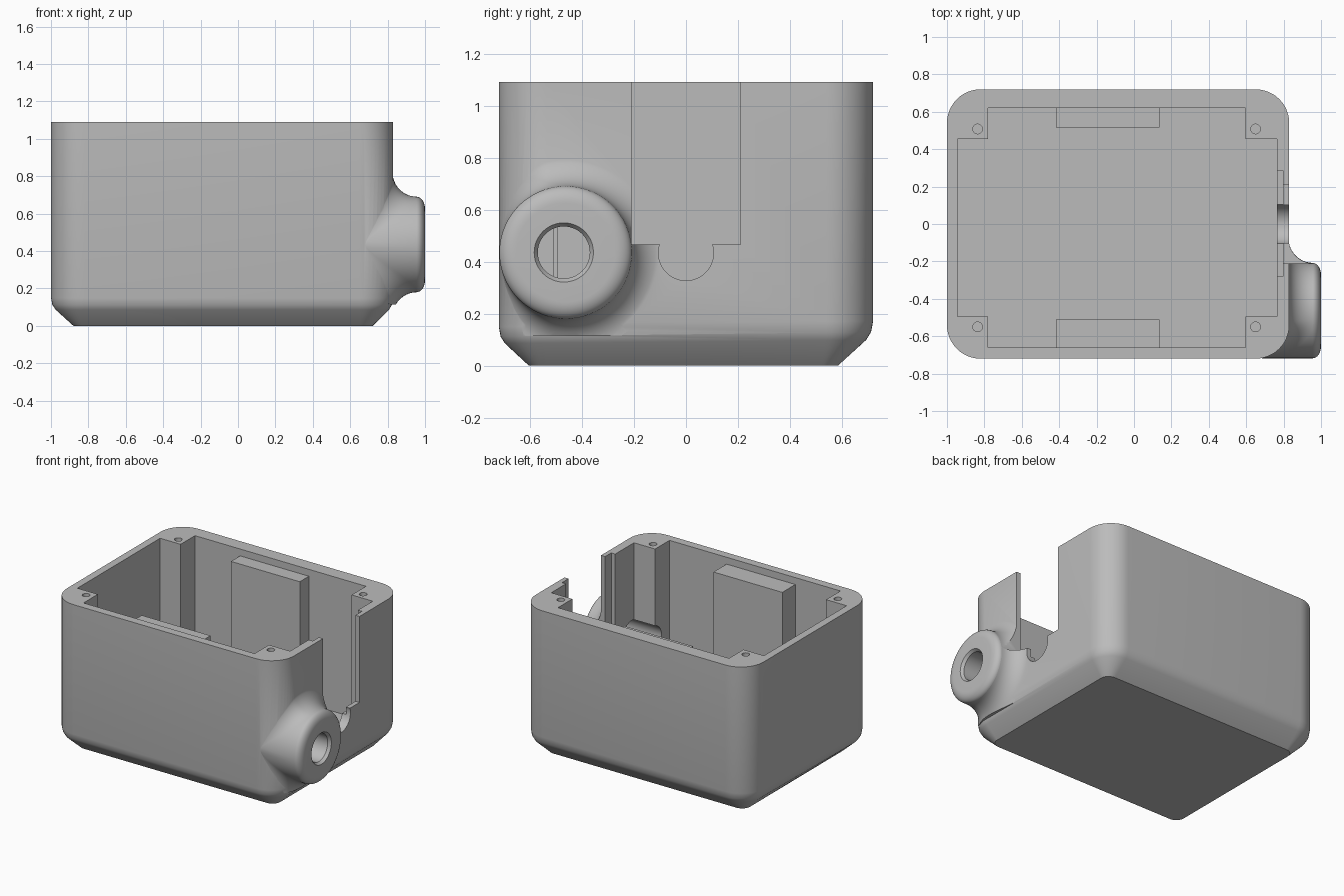
import bpy, bmesh
from math import cos, sin, pi, sqrt, radians
from mathutils import Vector, Matrix

cube = bpy.data.objects.get("Cube")
if cube:
    bpy.data.objects.remove(cube)

grey = bpy.data.materials.new("plain_grey")
grey.use_nodes = True
COLOUR = (0.5, 0.5, 0.5, 1)
grey.diffuse_color = COLOUR
grey.node_tree.nodes["Principled BSDF"].inputs["Base Color"].default_value = COLOUR

TOP, FLOOR = 1.09, 0.11
X0, X1, Y0, Y1 = -1.0, 0.83, -0.72, 0.72     # outer walls
CORNER = 0.18


def finish(name, bm):
    bmesh.ops.recalc_face_normals(bm, faces=bm.faces)
    mesh = bpy.data.meshes.new(name)
    bm.to_mesh(mesh)
    bm.free()
    mesh.materials.append(grey)
    obj = bpy.data.objects.new(name, mesh)
    bpy.context.collection.objects.link(obj)
    return obj


def loft(name, rings, clip_z=None):
    """Skin a list of equal-length closed rings and cap both ends."""
    bm = bmesh.new()
    rows = [[bm.verts.new(p) for p in ring] for ring in rings]
    n = len(rows[0])
    for a, b in zip(rows, rows[1:]):
        for i in range(n):
            j = (i + 1) % n
            bm.faces.new((a[i], a[j], b[j], b[i]))
    bm.faces.new(rows[0][::-1])
    bm.faces.new(rows[-1])
    if clip_z is not None:
        bmesh.ops.bisect_plane(bm, geom=bm.verts[:] + bm.edges[:] + bm.faces[:],
                               plane_co=(0, 0, clip_z), plane_no=(0, 0, 1), clear_inner=True)
        bmesh.ops.holes_fill(bm, edges=[e for e in bm.edges if e.is_boundary], sides=0)
    return finish(name, bm)


def box(name, x0, x1, y0, y1, z0, z1):
    ring = [(x0, y0), (x1, y0), (x1, y1), (x0, y1)]
    return loft(name, [[(x, y, z) for x, y in ring] for z in (z0, z1)])


def turned(name, centre, axis, stations, sides=48):
    """Round solid along x or z, from (position, radius) stations."""
    rings = []
    for pos, r in stations:
        ring = []
        for i in range(sides):
            u, v = r * cos(2 * pi * i / sides), r * sin(2 * pi * i / sides)
            ring.append((pos, centre[0] + u, centre[1] + v) if axis == "x"
                        else (centre[0] + u, centre[1] + v, pos))
        rings.append(ring)
    return loft(name, rings)


def combine(target, other, operation):
    mod = target.modifiers.new(operation.lower(), "BOOLEAN")
    mod.operation, mod.solver, mod.object = operation, "EXACT", other
    bpy.context.view_layer.objects.active = target
    bpy.ops.object.modifier_apply(modifier=mod.name)
    bpy.data.objects.remove(other)


# Outer case: rounded rectangle with a softened bottom chamfer
def case_ring(f, height):
    x0, x1 = X0 + 0.12 * f, X1 - 0.11 * f
    y0, y1 = Y0 + 0.115 * f, Y1 - 0.135 * f
    r = CORNER - 0.115 * f
    ring = []
    for k, (cx, cy) in enumerate([(x1 - r, y1 - r), (x0 + r, y1 - r),
                                  (x0 + r, y0 + r), (x1 - r, y0 + r)]):
        for i in range(13):
            a = (k + i / 12) * pi / 2
            y = cy + r * sin(a)
            tilt = 1 + 0.1 * y if height < TOP else 1
            ring.append((cx + r * cos(a), y, height * tilt))
    return ring


case = loft("case", [case_ring(f, z) for f, z in
                     [(1, 0), (0.2, 0.092), (0.06, 0.12), (0, 0.16), (0, TOP)]])

# Socket boss: round collar blended into the wall and corner by a rolling fillet
BY, BZ, BR, FILLET = -0.463, 0.435, 0.255, 0.13
ARC, EDGE, SIDES = 10, 8, 96
columns = []
for i in range(SIDES):
    a = 2 * pi * i / SIDES
    radial = Vector((0, cos(a), sin(a)))
    hub = Vector((0, BY, BZ))
    ball = hub + radial * (BR + FILLET)
    ax, ay = X1 - CORNER, Y0 + CORNER
    if ball.y < ay:
        dy = ball.y - ay
        ball.x = ax + sqrt(max((CORNER + FILLET) ** 2 - dy * dy, 0))
        normal = Vector((ball.x - ax, dy, 0)).normalized()
    else:
        ball.x = X1 + FILLET
        normal = Vector((1, 0, 0))
    column = [hub + radial * 0.15 + Vector((0.62, 0, 0))]
    for k in range(ARC + 1):
        t = k / ARC
        reach = FILLET + 0.004 * (1 - t)
        column.append(ball + (-normal).slerp(-radial, t) * reach)
    for k in range(EDGE + 1):
        b = k / EDGE * pi / 2
        column.append(hub + radial * (BR - 0.065 * (1 - cos(b)))
                      + Vector((0.955 + 0.045 * sin(b), 0, 0)))
    columns.append(column)
boss = loft("socket_boss", list(zip(*columns)), clip_z=0.115)
combine(case, boss, "UNION")

# Cavity with four square corner posts left standing
cx0, cx1, cy0, cy1 = -0.945, 0.765, -0.66, 0.62
px0, px1, py0, py1 = -0.78, 0.595, -0.495, 0.455
outline = [(px0, cy0), (px1, cy0), (px1, py0), (cx1, py0), (cx1, py1), (px1, py1),
           (px1, cy1), (px0, cy1), (px0, py1), (cx0, py1), (cx0, py0), (px0, py0)]
cavity = loft("cavity_cutter", [[(x, y, z) for x, y in outline] for z in (FLOOR, 1.3)])
combine(case, cavity, "DIFFERENCE")

# Stepped slot in the right wall with a round cable notch below it
combine(case, box("slot_cutter", 0.7, 1.1, -0.21, 0.21, 0.465, 1.3), "DIFFERENCE")
combine(case, box("slot_step_cutter", 0.7, 0.797, -0.28, 0.285, 0.41, 1.3), "DIFFERENCE")
combine(case, turned("notch_cutter", (0, 0.433), "x", [(0.7, 0.106), (1.1, 0.106)]),
        "DIFFERENCE")

# Socket bore with a countersunk mouth
bore = [(0.5, 0.1), (0.98, 0.1), (1.0, 0.114), (1.05, 0.114)]
combine(case, turned("bore_cutter", (-0.47, BZ), "x", bore), "DIFFERENCE")

# Screw holes in the corner posts
for x in (-0.836, 0.65):
    for y in (-0.55, 0.508):
        hole = turned("screw_hole_cutter", (x, y), "z", [(0.8, 0.026), (1.2, 0.026)], 24)
        combine(case, hole, "DIFFERENCE")

# Raised mounting blocks on the long inner walls
box("front_inner_block", -0.417, 0.136, cy0 - 0.01, -0.51, FLOOR - 0.01, 1.04)
box("back_inner_block", -0.417, 0.136, 0.515, cy1 + 0.01, FLOOR - 0.01, 1.04)

# Smooth curved surfaces, keep edges crisp
bpy.ops.object.select_all(action="DESELECT")
case.select_set(True)
bpy.context.view_layer.objects.active = case
bpy.ops.object.shade_smooth_by_angle(angle=radians(30))
